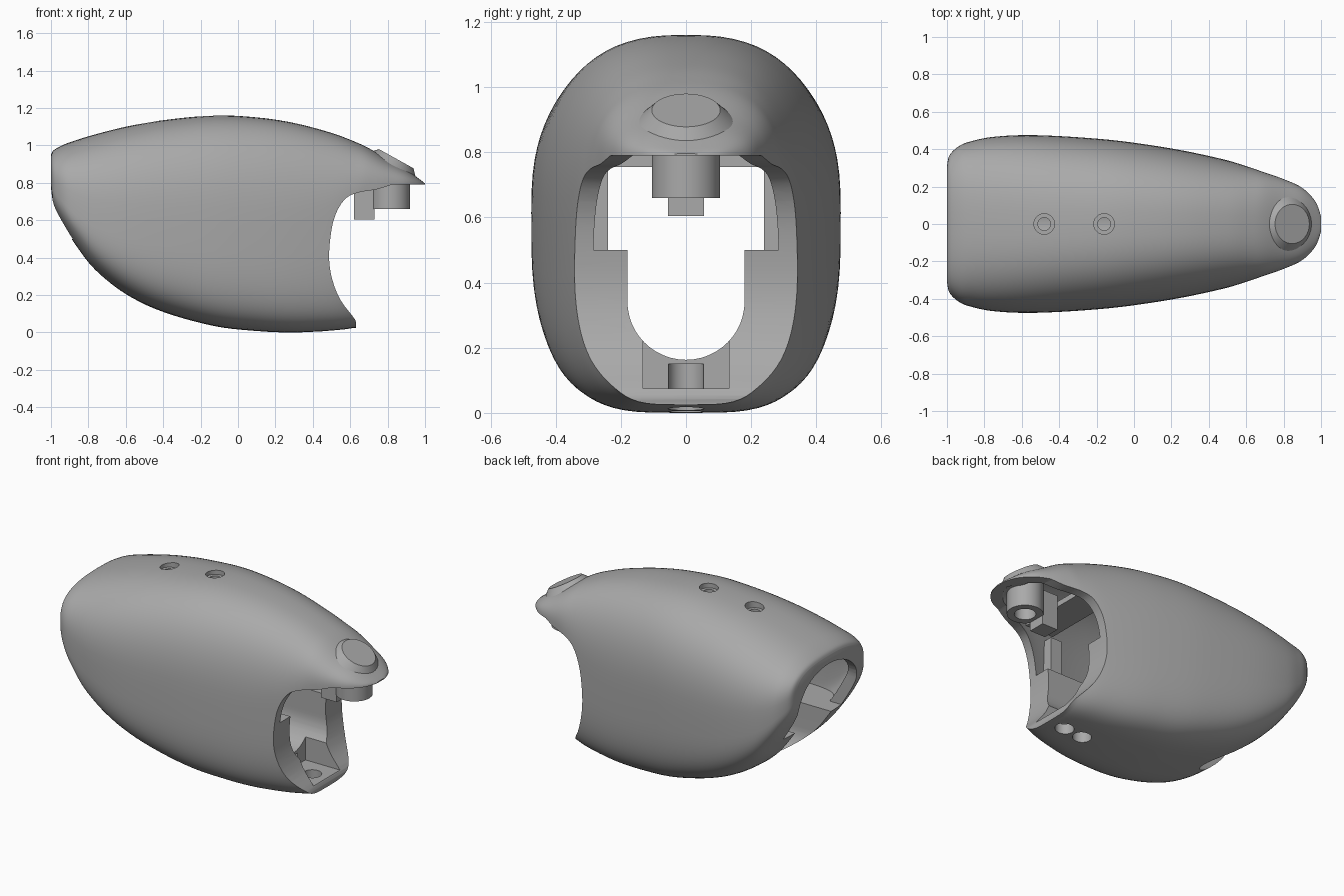
import bpy, bmesh, math
from mathutils import Vector

if "Cube" in bpy.data.objects:
    bpy.data.objects.remove(bpy.data.objects["Cube"], do_unlink=True)

grey = bpy.data.materials.new("plain grey")
grey.use_nodes = True
colour = (0.4, 0.4, 0.4, 1)
grey.diffuse_color = colour
grey.node_tree.nodes["Principled BSDF"].inputs["Base Color"].default_value = colour

# Hull stations: x, top z, widest z, bottom z, half width
STATIONS = [
    (-1, .95, .84, .76, .31), (-.985, .975, .79, .67, .37), (-.93, 1.005, .74, .565, .42),
    (-.86, 1.03, .69, .455, .445), (-.76, 1.06, .65, .33, .465), (-.6, 1.10, .62, .205, .475),
    (-.4, 1.135, .6, .11, .47), (-.13, 1.16, .59, .035, .45), (.1, 1.15, .58, .008, .42),
    (.3, 1.12, .58, 0, .385), (.5, 1.067, .62, .01, .34), (.62, 1.022, .7, .025, .303),
    (.7, .985, .76, .05, .275), (.8, .925, .78, .4, .24), (.9, .87, .785, .69, .193),
    (.97, .82, .788, .75, .12), (1, .797, .79, .78, .04)]
# Side profile of the front opening: x, z
FRONT = [(.63, .03), (.625, .07), (.55, .17), (.505, .28), (.487, .4), (.5, .55),
         (.53, .65), (.58, .72), (.65, .75), (.74, .765), (.82, .79), (1.4, .79),
         (1.4, -.3), (.63, -.3)]


def spline(points, steps):
    """Catmull-Rom curve through tuples of any length."""
    out = []
    last = len(points) - 1
    for i in range(last):
        a, b = points[max(i - 1, 0)], points[i]
        c, d = points[i + 1], points[min(i + 2, last)]
        for s in range(steps):
            t = s / steps
            out.append(tuple(
                q + t * ((r - p) + t * (2 * p - 5 * q + 4 * r - u + t * (3 * (q - r) + u - p))) / 2
                for p, q, r, u in zip(a, b, c, d)))
    return out + [points[-1]]


def finish(name, bm):
    bmesh.ops.recalc_face_normals(bm, faces=bm.faces)
    mesh = bpy.data.meshes.new(name)
    bm.to_mesh(mesh)
    bm.free()
    mesh.materials.append(grey)
    obj = bpy.data.objects.new(name, mesh)
    bpy.context.collection.objects.link(obj)
    return obj


def loft(name, wall=0.0, sides=80):
    """Rounded hull, shrunk by the wall thickness."""
    bm = bmesh.new()
    rings = []
    for x, top, mid, bottom, width in spline(STATIONS, 5):
        width = max(width - wall, .008)
        ring = []
        for k in range(sides):
            a = math.tau * k / sides
            c, s = math.cos(a), math.sin(a)
            n = 2 / (2.6 if s > 0 else 4)
            half = max((top - mid if s > 0 else mid - bottom) - wall, .006)
            ring.append(bm.verts.new((x * (1 - wall), width * math.copysign(abs(c) ** n, c),
                                      mid + half * math.copysign(abs(s) ** n, s))))
        rings.append(ring)
    for r, q in zip(rings, rings[1:]):
        for k in range(sides):
            j = (k + 1) % sides
            bm.faces.new((r[k], r[j], q[j], q[k]))
    bm.faces.new(rings[0])
    bm.faces.new(rings[-1])
    return finish(name, bm)


def prism(name, points, direction):
    """Extrude a closed outline."""
    bm = bmesh.new()
    face = bm.faces.new([bm.verts.new(p) for p in points])
    new = bmesh.ops.extrude_face_region(bm, geom=[face])["geom"]
    bmesh.ops.translate(bm, vec=direction, verts=[v for v in new if isinstance(v, bmesh.types.BMVert)])
    return finish(name, bm)


def box(name, x, y, z):
    return prism(name, [(x[0], y[0], z[0]), (x[1], y[0], z[0]), (x[1], y[1], z[0]), (x[0], y[1], z[0])],
                 Vector((0, 0, z[1] - z[0])))


def cone(name, x, low, high, r_low, r_high):
    bm = bmesh.new()
    bmesh.ops.create_cone(bm, cap_ends=True, segments=48, radius1=r_low, radius2=r_high, depth=high - low)
    bmesh.ops.translate(bm, vec=(x, 0, (low + high) / 2), verts=bm.verts)
    return finish(name, bm)


def cut(target, cutter):
    mod = target.modifiers.new("cut", "BOOLEAN")
    mod.operation, mod.solver, mod.object = "DIFFERENCE", "EXACT", cutter
    bpy.context.view_layer.objects.active = target
    bpy.ops.object.modifier_apply(modifier=mod.name)
    bpy.data.objects.remove(cutter, do_unlink=True)


# Body: hollow upper half, thick lower half
body = loft("body_shell")
cavity = loft("cavity", .05)
cut(cavity, box("lower_fill", (-1.5, .6), (-1, 1), (-1, .5)))
cut(body, cavity)
front = spline(FRONT[:11], 4) + FRONT[11:]
cut(body, prism("front_cutter", [(x, -1, z) for x, z in front], Vector((0, 2, 0))))

# Round-bottomed channel through the lower half
angles = [math.pi * k / 24 for k in range(25)]
channel = [(-.18 * math.cos(a), .343 - .18 * math.sin(a)) for a in angles] + [(.18, .53), (-.18, .53)]
cut(body, prism("channel_cutter", [(-1.3, y, z) for y, z in channel], Vector((2.6, 0, 0))))

# Arched rear opening above the channel
arch = [(.29 * math.cos(a), .7 + .2 * math.sin(a)) for a in angles] + [(-.29, .5), (.29, .5)]
cut(body, prism("rear_cutter", [(-1.3, y, z) for y, z in arch], Vector((.7, 0, 0))))

# Notch in the front floor
cut(body, box("notch_cutter", (.38, .9), (-.132, .132), (.075, .4)))

# Countersunk screw holes on top, plain holes below
for x, top in ((-.48, 1.12), (-.16, 1.16)):
    cut(body, cone("recess", x, top - .03, top + .1, .055, .055))
    cut(body, cone("screw_hole", x, top - .12, top + .1, .034, .034))
for x in (.39, .52):
    cut(body, cone("lower_hole", x, -.1, .15, .055, .055))

# Raised tilted pad on the nose
pad = cone("nose_pad", 0, -.04, .022, .165, .105)
pad.location = (.835, 0, .91)
pad.rotation_euler = (0, math.radians(29), 0)

# Hanging socket and stop block below the nose
socket = cone("nose_socket", .815, .66, .86, .105, .105)
cut(socket, cone("socket_bore", .815, .6, .8, .062, .062))
block = box("stop_block", (.62, .73), (-.055, .055), (.605, .83))

# Inner supports
beam = box("ceiling_beam", (.42, .62), (-.225, .225), (.755, .79))
parts = [body, pad, socket, block, beam]
for side, name in ((1, "back_rib"), (-1, "front_rib")):
    parts.append(box(name, (.34, .42), sorted((side * .24, side * .31)), (.5, .76)))

bpy.ops.object.select_all(action="DESELECT")
for obj in parts:
    obj.select_set(True)
bpy.context.view_layer.objects.active = body
bpy.ops.object.shade_smooth_by_angle(angle=math.radians(32))
